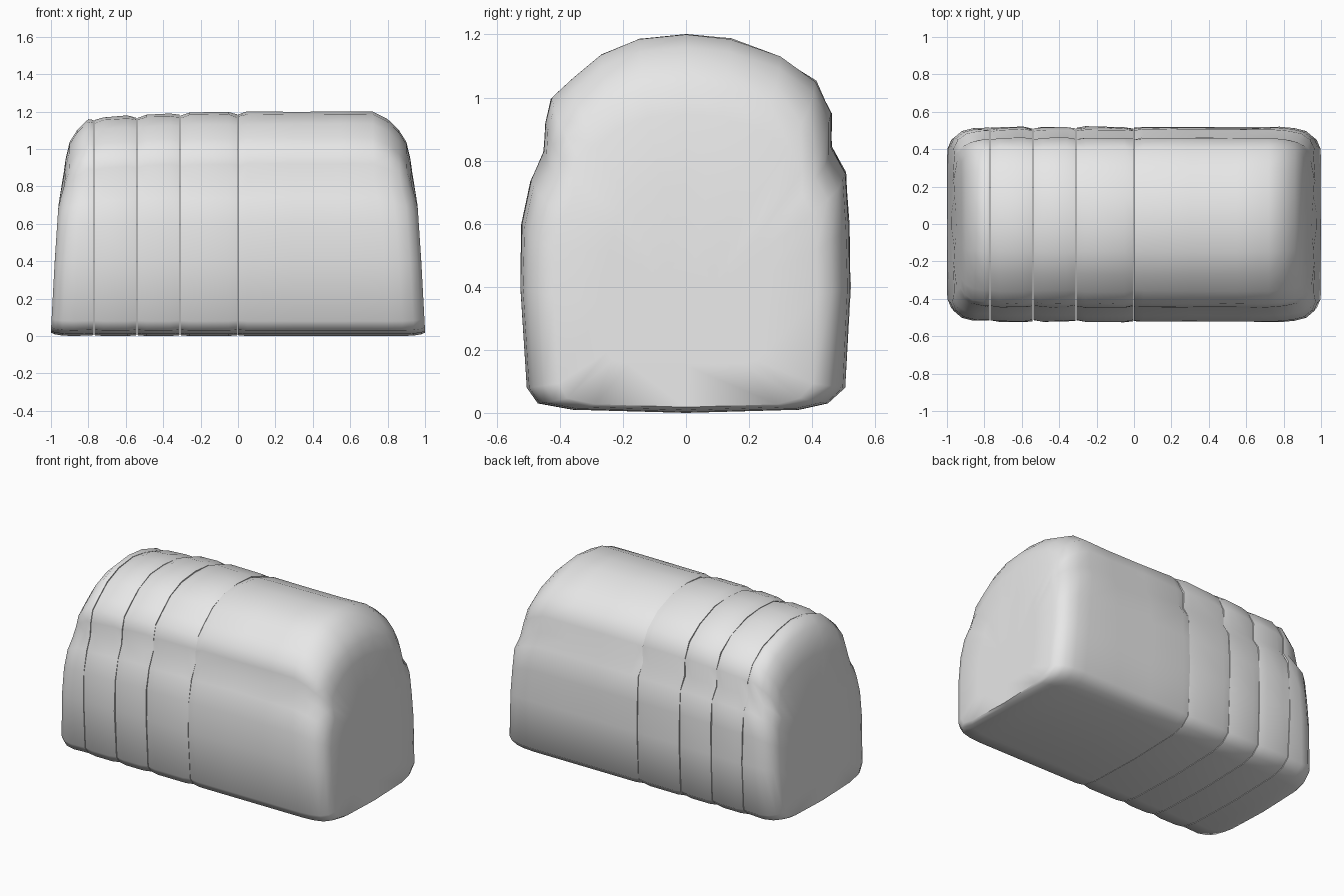
import bpy, bmesh, math, random

random.seed(4)
cube = bpy.data.objects.get("Cube")
if cube:
    bpy.data.objects.remove(cube, do_unlink=True)

crust = bpy.data.materials.new("light_grey_crust")
crust.use_nodes = True
grey = (0.8, 0.8, 0.8, 1)
crust.diffuse_color = grey
crust.node_tree.nodes["Principled BSDF"].inputs["Base Color"].default_value = grey

# Loaf cross-section (y, z): pinched waist below a domed top
PROFILE = [(0, 0), (-.36, .01), (-.47, .03), (-.505, .08), (-.525, .4), (-.52, .6),
           (-.49, .74), (-.45, .83), (-.445, .92), (-.425, 1), (-.36, 1.06), (-.27, 1.135),
           (-.15, 1.185), (0, 1.2), (.14, 1.185), (.3, 1.13), (.41, 1.05), (.46, .95),
           (.46, .84), (.505, .76), (.515, .6), (.52, .4), (.505, .08), (.45, .03), (.36, .01)]
MIDDLE = 0.3

# Rounded end: offset inward, width scale, top scale, bottom scale
END_ROWS = [(.2, 1, 1, 1), (.12, .985, .955, 1), (.06, .955, .89, .99), (.02, .89, .82, .97),
            (0, .8, .72, .94), (0, .5, .48, .5), (0, .2, .2, .2)]


def interp(points, t):
    """Piecewise linear lookup."""
    if t <= points[0][0]:
        return points[0][1]
    for (a, u), (b, v) in zip(points, points[1:]):
        if t <= b:
            return u + (v - u) * (t - a) / (b - a)
    return points[-1][1]


def end_x(z):
    """How far the end reaches at each height."""
    return interp([(.03, 1), (.4, .98), (.7, .96), (.82, .925), (1, .92)], z)


def top_scale(x):
    """The dome drops a little toward the sliced end."""
    return interp([(-.77, .96), (-.54, .98), (-.31, .995), (0, 1)], x)


def section(width, top, bottom):
    return [(y * width, MIDDLE + (z - MIDDLE) * (top if z > MIDDLE else bottom))
            for y, z in PROFILE]


def body_ring(x, scale):
    ring = []
    for y, z in section(scale, scale * top_scale(x), scale):
        lump = random.uniform(-.004, .004) if z > .1 else 0
        ring.append((x, y + lump, z + lump))
    return ring


def end_ring(side, row):
    offset, width, top, bottom = row
    return [(side * (end_x(z) - offset), y, z) for y, z in section(width, top, bottom)]


def loft(name, rings):
    """Skin a closed shell through the rings."""
    bm = bmesh.new()
    loops = [[bm.verts.new(p) for p in ring] for ring in rings]
    n = len(PROFILE)
    for a, b in zip(loops, loops[1:]):
        for i in range(n):
            j = (i + 1) % n
            bm.faces.new((a[i], a[j], b[j], b[i]))
    bm.faces.new(loops[0])
    bm.faces.new(loops[-1])
    bmesh.ops.recalc_face_normals(bm, faces=bm.faces)
    mesh = bpy.data.meshes.new(name)
    bm.to_mesh(mesh)
    bm.free()
    mesh.materials.append(crust)
    obj = bpy.data.objects.new(name, mesh)
    bpy.context.collection.objects.link(obj)
    bpy.ops.object.select_all(action='DESELECT')
    obj.select_set(True)
    bpy.context.view_layer.objects.active = obj
    bpy.ops.object.shade_smooth_by_angle(angle=math.radians(60))


# Uncut part of the loaf
RIM = 0.985
body = [body_ring(x, s) for x, s in ((0, RIM), (.05, 1), (.3, 1), (.55, 1))]
loft("uncut_loaf", body + [end_ring(1, row) for row in END_ROWS])

# Inner slices, slightly rounded at their rims
cuts = [0, -.31, -.54, -.77]
for k, (a, b) in enumerate(zip(cuts, cuts[1:])):
    a, b = a - .002, b + .002
    loft(f"slice_{k + 1}", [body_ring(a, RIM), body_ring(a - .05, 1),
                            body_ring(b + .05, 1), body_ring(b, RIM)])

# Heel of the loaf
loft("heel_slice", [body_ring(cuts[-1] - .002, RIM)] + [end_ring(-1, r) for r in END_ROWS[1:]])
